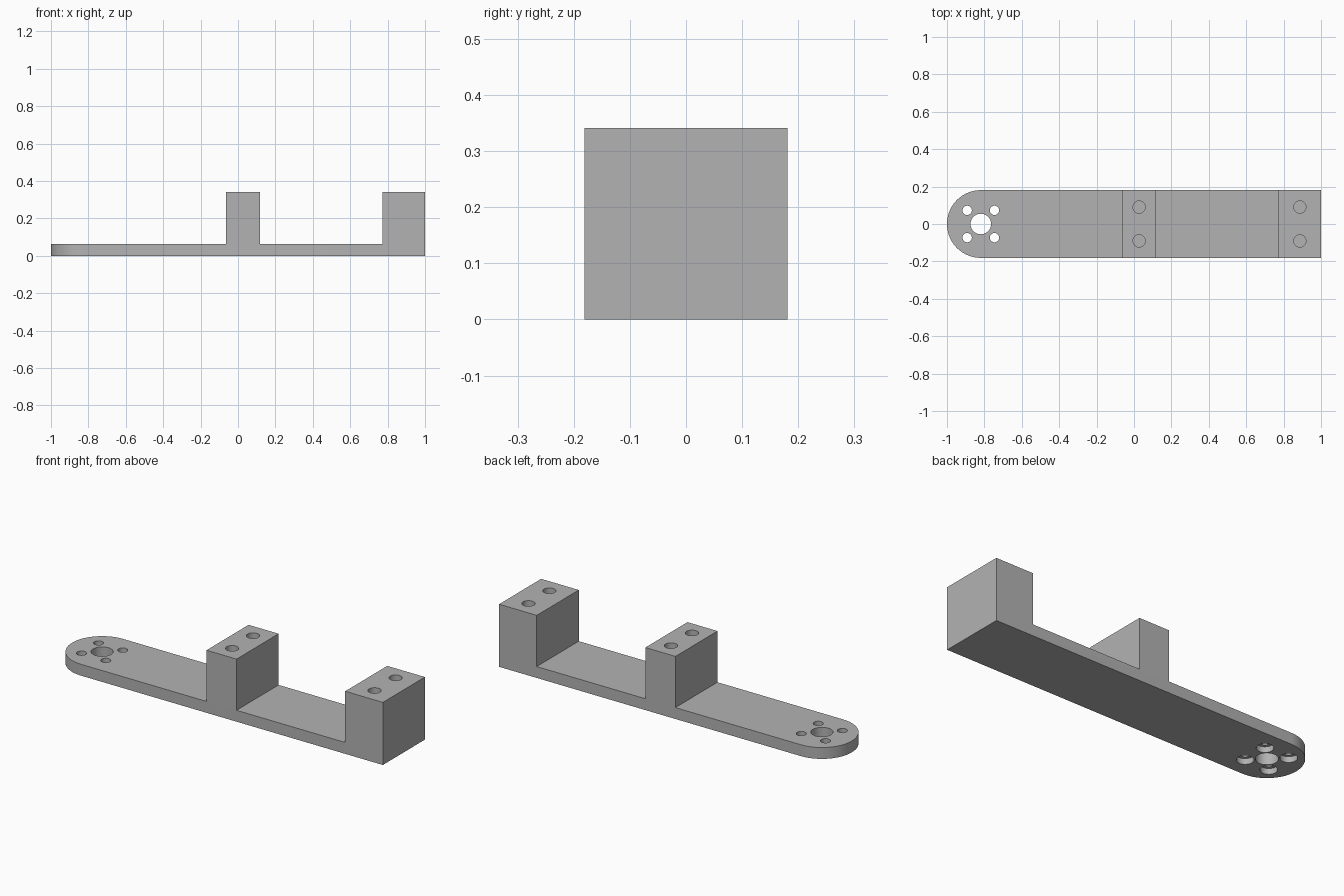
import bpy
import bmesh
import math

old = bpy.data.objects.get("Cube")
if old:
    bpy.data.objects.remove(old, do_unlink=True)

HALF = 0.181           # half width of the arm, also the end radius
PLATE = 0.062          # plate thickness
TOP = 0.341            # top of the raised blocks
HUB = -1 + HALF        # x of the rounded end's centre
BLOCKS = [(-0.063, 0.118), (0.773, 1.0)]

grey = bpy.data.materials.new("plain_grey")
grey.use_nodes = True
colour = (0.45, 0.45, 0.45, 1)
grey.diffuse_color = colour
grey.node_tree.nodes["Principled BSDF"].inputs["Base Color"].default_value = colour


def new_object(name, bm):
    mesh = bpy.data.meshes.new(name)
    bm.to_mesh(mesh)
    bm.free()
    obj = bpy.data.objects.new(name, mesh)
    bpy.context.collection.objects.link(obj)
    return obj


# Plate outline: square at one end, half round at the other
bm = bmesh.new()
STEPS = 48
outline = [(1, -HALF), (1, HALF)]
for i in range(STEPS + 1):
    a = math.pi / 2 + math.pi * i / STEPS
    outline.append((HUB + HALF * math.cos(a), HALF * math.sin(a)))
base = bm.faces.new([bm.verts.new((x, y, 0)) for x, y in outline])
up = bmesh.ops.extrude_face_region(bm, geom=[base])["geom"]
bmesh.ops.translate(bm, vec=(0, 0, PLATE),
                    verts=[v for v in up if isinstance(v, bmesh.types.BMVert)])

# Raised blocks: split the plate across, then pull the top strips up
for x in (BLOCKS[0][0], BLOCKS[0][1], BLOCKS[1][0]):
    bmesh.ops.bisect_plane(bm, geom=bm.verts[:] + bm.edges[:] + bm.faces[:],
                           plane_co=(x, 0, 0), plane_no=(1, 0, 0))
bm.normal_update()
for x0, x1 in BLOCKS:
    strip = [f for f in bm.faces
             if x0 < f.calc_center_median().x < x1
             and all(abs(v.co.z - PLATE) < 1e-4 for v in f.verts)]
    up = bmesh.ops.extrude_face_region(bm, geom=strip)["geom"]
    bmesh.ops.translate(bm, vec=(0, 0, TOP - PLATE),
                        verts=[v for v in up if isinstance(v, bmesh.types.BMVert)])
    bmesh.ops.delete(bm, geom=[f for f in strip if f.is_valid], context='FACES_ONLY')
bmesh.ops.recalc_face_normals(bm, faces=bm.faces[:])
bmesh.ops.dissolve_limit(bm, angle_limit=math.radians(1),
                         verts=bm.verts[:], edges=bm.edges[:])
arm = new_object("mounting_arm", bm)
arm.data.materials.append(grey)


def drill(x, y, radius, z0, z1):
    """Cut a round vertical hole from z0 to z1."""
    bm = bmesh.new()
    bmesh.ops.create_cone(bm, cap_ends=True, segments=32, radius1=radius,
                          radius2=radius, depth=z1 - z0)
    bmesh.ops.translate(bm, vec=(x, y, (z0 + z1) / 2), verts=bm.verts[:])
    cutter = new_object("hole_cutter", bm)
    cutter.hide_render = True
    mod = arm.modifiers.new("hole", 'BOOLEAN')
    mod.operation = 'DIFFERENCE'
    mod.solver = 'EXACT'
    mod.object = cutter
    bpy.ops.object.modifier_apply(modifier=mod.name)
    bpy.data.objects.remove(cutter, do_unlink=True)


bpy.ops.object.select_all(action='DESELECT')
bpy.context.view_layer.objects.active = arm
arm.select_set(True)

# Hub hole with four screw holes counterbored from below
drill(HUB, 0, 0.055, -0.1, 0.2)
for sx in (-1, 1):
    for sy in (-1, 1):
        x, y = HUB + sx * 0.073, sy * 0.073
        drill(x, y, 0.042, -0.1, PLATE / 2)
        drill(x, y, 0.025, -0.1, 0.2)

# Blind holes in the block tops
for x0, x1 in BLOCKS:
    for sy in (-1, 1):
        drill((x0 + x1) / 2, sy * HALF / 2, 0.033, 0.1, TOP + 0.1)

bpy.ops.object.shade_smooth_by_angle(angle=math.radians(30))
